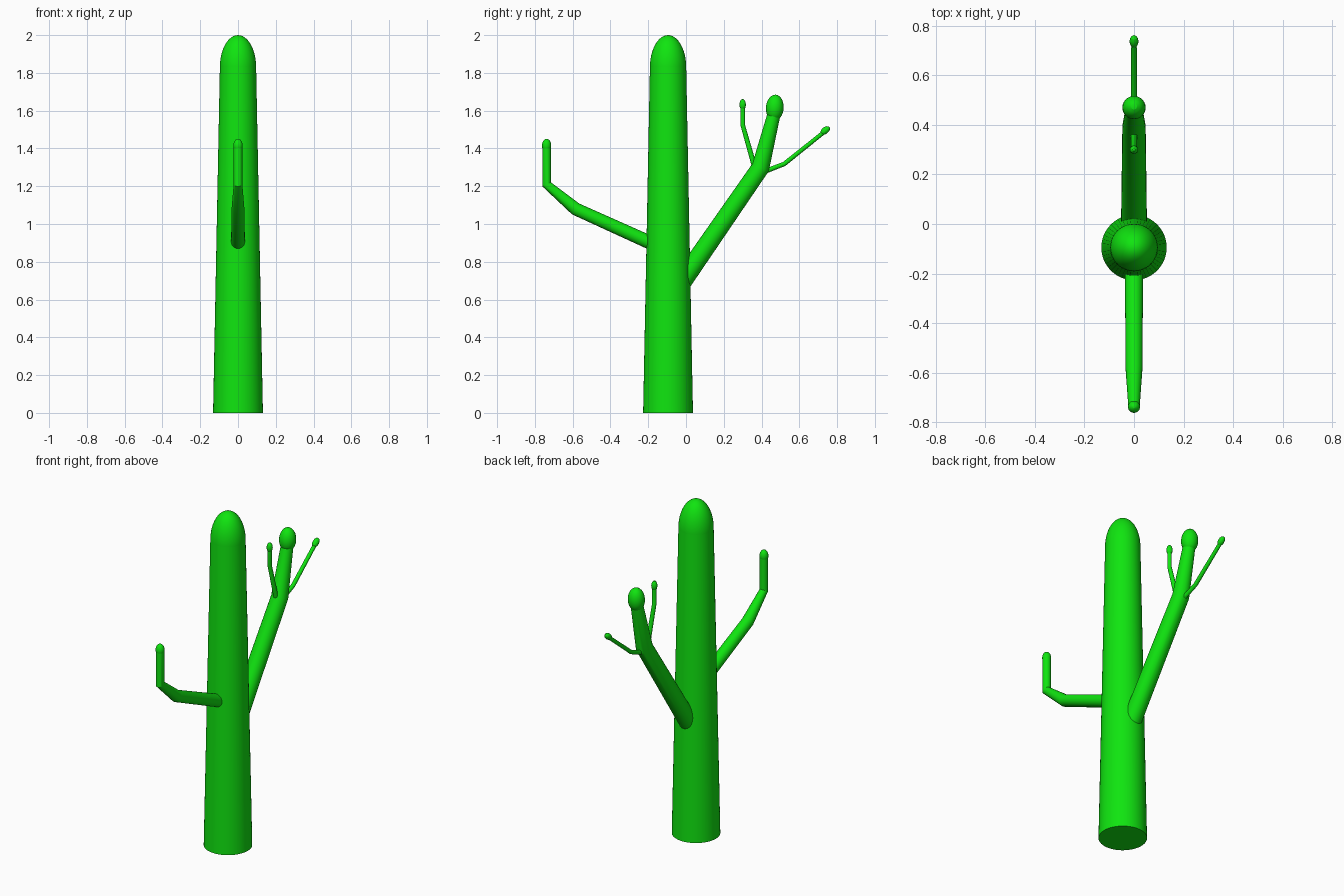
import bpy, bmesh, math
from mathutils import Vector, Matrix

if "Cube" in bpy.data.objects:
    bpy.data.objects.remove(bpy.data.objects["Cube"])

green = bpy.data.materials.new("cactus green")
green.diffuse_color = (0.005, 0.78, 0.005, 1)
green.use_nodes = True
green.node_tree.nodes["Principled BSDF"].inputs["Base Color"].default_value = green.diffuse_color


def finish(name, bm):
    bmesh.ops.recalc_face_normals(bm, faces=bm.faces[:])
    me = bpy.data.meshes.new(name)
    bm.to_mesh(me)
    bm.free()
    me.materials.append(green)
    ob = bpy.data.objects.new(name, me)
    bpy.context.collection.objects.link(ob)
    return ob


def tube(name, pts, sides):
    """Mitred round tube in the y-z plane; pts are (y, z, radius)."""
    bm = bmesh.new()
    c = [Vector((0, y, z)) for y, z, r in pts]
    rings = []
    for i, p in enumerate(c):
        a = (p - c[i - 1]).normalized() if i else (c[1] - p).normalized()
        b = (c[i + 1] - p).normalized() if i < len(c) - 1 else a
        t = (a + b).normalized()
        n = Vector((0, -t.z, t.y)) / t.dot(a)
        r = pts[i][2]
        rings.append([bm.verts.new(p + r * (math.cos(k) * Vector((1, 0, 0)) + math.sin(k) * n))
                      for k in (math.tau * j / sides for j in range(sides))])
    for lo, hi in zip(rings, rings[1:]):
        for j in range(sides):
            k = (j + 1) % sides
            bm.faces.new((lo[j], lo[k], hi[k], hi[j]))
    bm.faces.new(rings[0])
    bm.faces.new(rings[-1])
    return finish(name, bm)


def bulb(name, y, z, r, length, lean=0, seg=24):
    """Ellipsoid tip, leaning back by an angle in degrees."""
    bm = bmesh.new()
    m = (Matrix.Translation((0, y, z)) @ Matrix.Rotation(math.radians(-lean), 4, 'X')
         @ Matrix.Diagonal((r, r, length, 1)))
    bmesh.ops.create_uvsphere(bm, u_segments=seg, v_segments=seg // 2, radius=1, matrix=m)
    return finish(name, bm)


# Trunk with domed top
tube("trunk", [(-0.095, 0, 0.132), (-0.095, 1.83, 0.096)], 48)
bulb("trunk_dome", -0.095, 1.83, 0.096, 0.17, seg=48)

# Front arm
tube("front_arm", [(-0.12, 0.87, 0.037), (-0.585, 1.08, 0.034),
                   (-0.738, 1.21, 0.023), (-0.738, 1.42, 0.023)], 24)
bulb("front_arm_tip", -0.738, 1.415, 0.0245, 0.036)

# Back arm
tube("back_arm", [(-0.05, 0.655, 0.053), (0.395, 1.30, 0.047), (0.468, 1.59, 0.034)], 24)
bulb("back_arm_tip", 0.47, 1.615, 0.047, 0.07, 4)

# Twigs on the back arm
tube("inner_twig", [(0.375, 1.26, 0.014), (0.30, 1.525, 0.012), (0.30, 1.63, 0.012)], 12)
bulb("inner_twig_tip", 0.30, 1.632, 0.017, 0.03, seg=16)
tube("outer_twig", [(0.39, 1.268, 0.013), (0.52, 1.318, 0.012), (0.735, 1.49, 0.011)], 12)
bulb("outer_twig_tip", 0.737, 1.495, 0.018, 0.029, 52, seg=16)

# Soft shading across the many narrow faces, sharp at the rims
bpy.ops.object.select_all(action='SELECT')
bpy.context.view_layer.objects.active = bpy.data.objects["trunk"]
bpy.ops.object.shade_smooth_by_angle(angle=math.radians(20))
